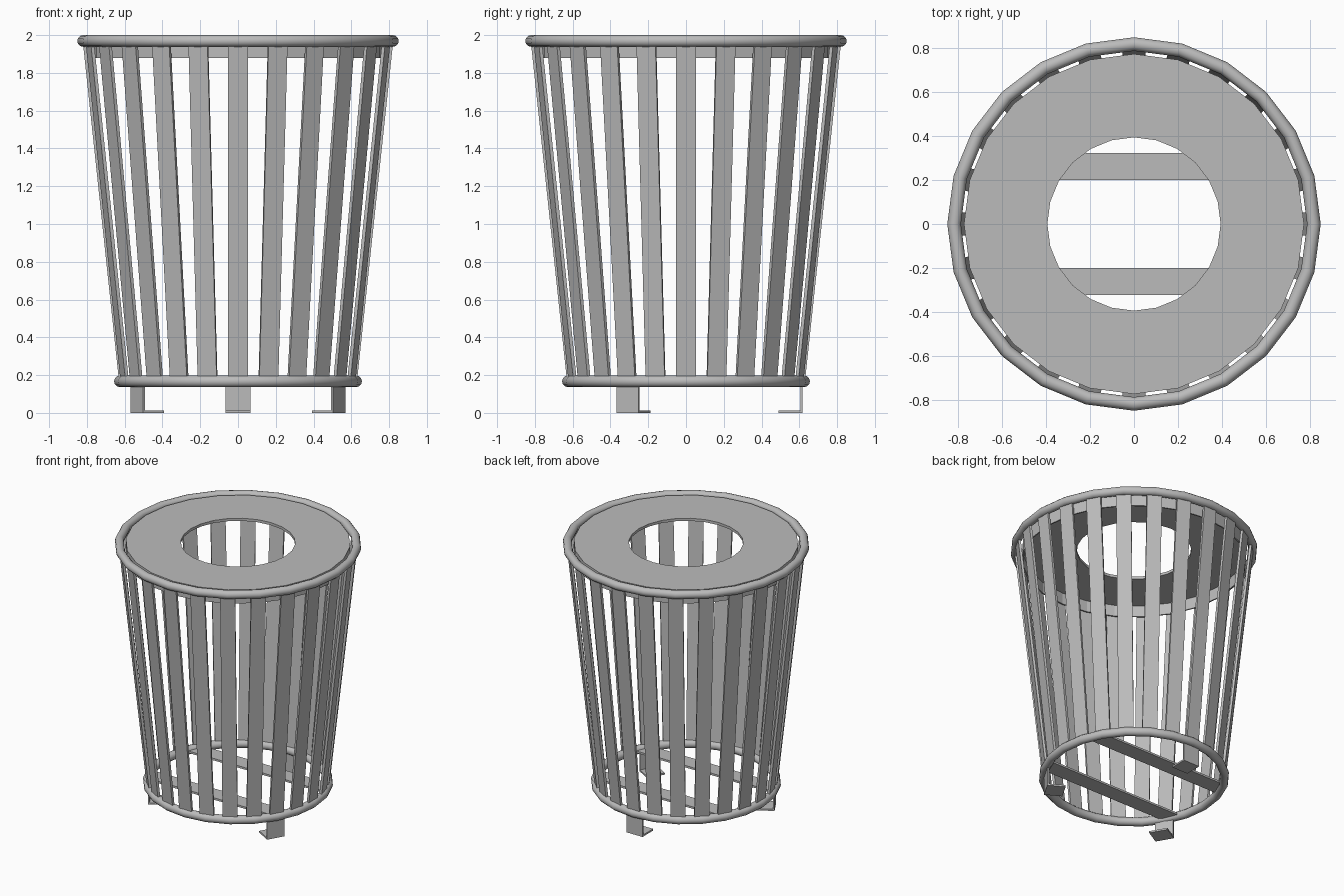
import bpy
import bmesh
from math import sin, cos, pi, radians
from mathutils import Matrix, Vector

SIDES = 24

cube = bpy.data.objects.get("Cube")
if cube:
    bpy.data.objects.remove(cube, do_unlink=True)

# One painted metal colour
metal = bpy.data.materials.new("grey metal")
metal.use_nodes = True
GREY = (0.5, 0.5, 0.5, 1)
metal.diffuse_color = GREY
metal.node_tree.nodes["Principled BSDF"].inputs["Base Color"].default_value = GREY


def finish(name, bm, smooth=False):
    bmesh.ops.recalc_face_normals(bm, faces=bm.faces)
    mesh = bpy.data.meshes.new(name)
    bm.to_mesh(mesh)
    bm.free()
    mesh.materials.append(metal)
    ob = bpy.data.objects.new(name, mesh)
    bpy.context.collection.objects.link(ob)
    if smooth:
        bpy.ops.object.select_all(action="DESELECT")
        ob.select_set(True)
        bpy.context.view_layer.objects.active = ob
        bpy.ops.object.shade_smooth_by_angle(angle=radians(40))
    return ob


def lathe(name, profile, smooth=False):
    """Turn a closed (radius, z) profile around the z axis."""
    bm = bmesh.new()
    rings = []
    for i in range(SIDES):
        a = 2 * pi * i / SIDES
        rings.append([bm.verts.new((r * cos(a), r * sin(a), z)) for r, z in profile])
    n = len(profile)
    for i in range(SIDES):
        a, b = rings[i], rings[(i + 1) % SIDES]
        for j in range(n):
            k = (j + 1) % n
            bm.faces.new((a[j], b[j], b[k], a[k]))
    return finish(name, bm, smooth)


def hoop(name, radius, z, tube=0.031, steps=12):
    lathe(name, [(radius + tube * cos(2 * pi * j / steps), z + tube * sin(2 * pi * j / steps))
                 for j in range(steps)], smooth=True)


def strip(name, profile, width, angle=0.0):
    """Extrude an (outward, z) profile sideways, then turn it about z."""
    bm = bmesh.new()
    face = bm.faces.new([bm.verts.new((r, -width / 2, z)) for r, z in profile])
    ext = bmesh.ops.extrude_face_region(bm, geom=[face])
    moved = [g for g in ext["geom"] if isinstance(g, bmesh.types.BMVert)]
    bmesh.ops.translate(bm, verts=moved, vec=Vector((0, width, 0)))
    bm.transform(Matrix.Rotation(angle, 4, "Z"))
    return finish(name, bm)


# Round hoops
hoop("top_hoop", 0.82, 1.969)
hoop("bottom_hoop", 0.625, 0.167)

# Lid plate with central opening and a short skirt
lathe("lid", [(0.395, 1.985), (0.775, 1.985), (0.775, 1.88),
              (0.765, 1.88), (0.765, 1.965), (0.395, 1.965)])

# Sloping wall slats
for i in range(SIDES):
    strip(f"slat_{i + 1}", [(0.63, 0.167), (0.822, 1.969), (0.804, 1.969), (0.612, 0.167)],
          0.104, 2 * pi * i / SIDES)

# Floor bars
for name, y in (("front_floor_bar", -0.262), ("back_floor_bar", 0.262)):
    bar = strip(name, [(-0.565, 0.16), (0.565, 0.16), (0.565, 0.175), (-0.565, 0.175)], 0.125)
    bar.location.y = y

# Angled feet, turned inward
for name, deg in (("back_foot", 90), ("right_foot", 210), ("left_foot", 330)):
    strip(name, [(0.49, 0), (0.618, 0), (0.618, 0.17), (0.606, 0.17), (0.606, 0.013), (0.49, 0.013)],
          0.134, radians(deg))
